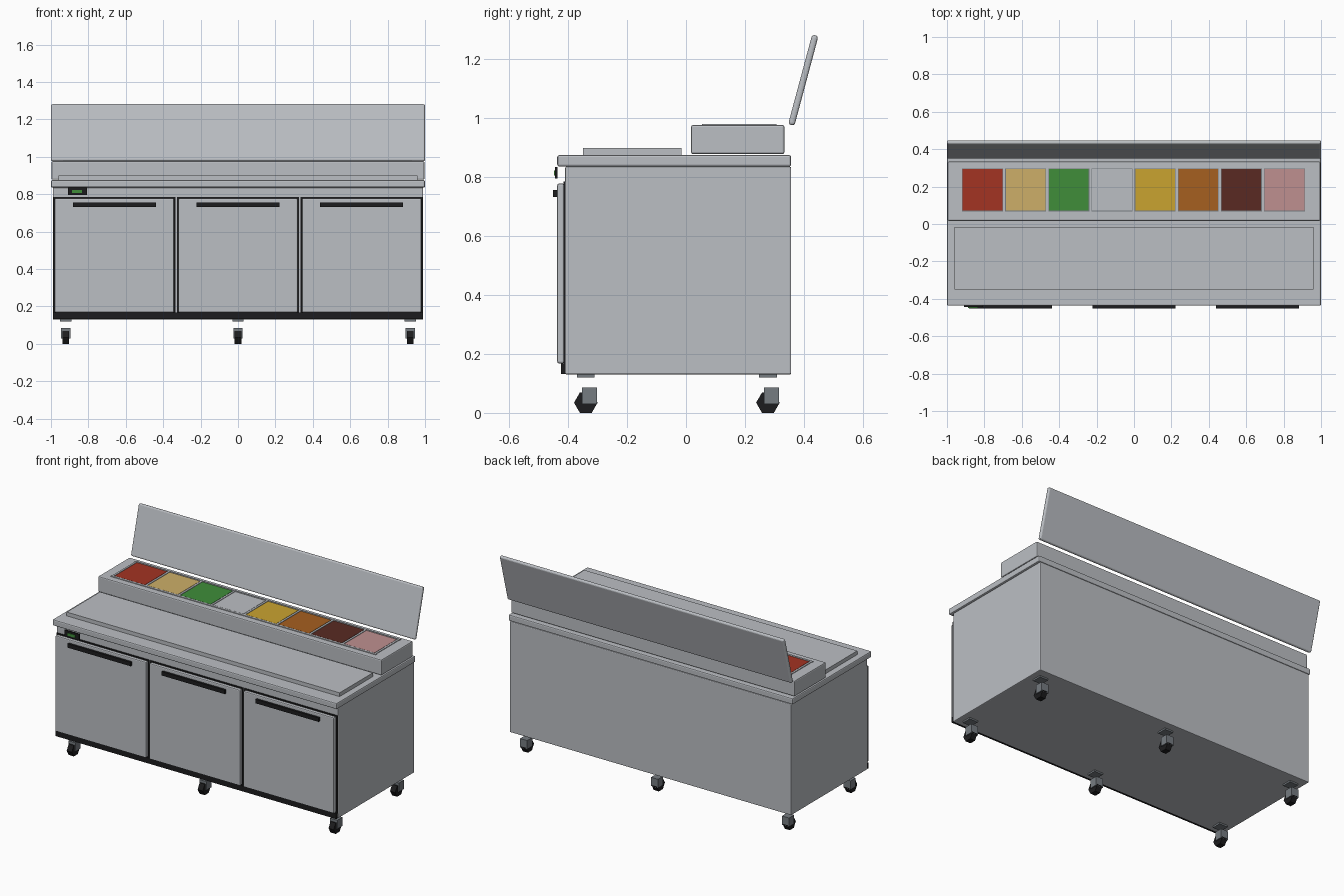
import bpy, bmesh, math
from mathutils import Matrix, Vector

if "Cube" in bpy.data.objects:
    bpy.data.objects.remove(bpy.data.objects["Cube"])


def material(name, r, g, b):
    m = bpy.data.materials.new(name)
    m.diffuse_color = (r, g, b, 1)
    m.use_nodes = True
    m.node_tree.nodes["Principled BSDF"].inputs["Base Color"].default_value = m.diffuse_color
    return m


steel = material("steel", 0.50, 0.52, 0.55)
black = material("black", 0.012, 0.012, 0.013)
grey = material("caster_grey", 0.18, 0.20, 0.22)
red = material("red", 0.37, 0.033, 0.016)
tan = material("tan", 0.61, 0.43, 0.14)
green = material("green", 0.05, 0.27, 0.042)
yellow = material("yellow", 0.59, 0.37, 0.03)
orange = material("orange", 0.38, 0.115, 0.014)
brown = material("brown", 0.10, 0.023, 0.016)
pink = material("pink", 0.52, 0.28, 0.28)


def finish(name, bm, mat):
    me = bpy.data.meshes.new(name)
    bm.to_mesh(me)
    bm.free()
    me.materials.append(mat)
    ob = bpy.data.objects.new(name, me)
    bpy.context.collection.objects.link(ob)
    return ob


def box(name, x, y, z, mat, bevel=0, segments=2):
    """Box from (min, max) ranges, with optional rounded edges."""
    lo, hi = Vector((x[0], y[0], z[0])), Vector((x[1], y[1], z[1]))
    bm = bmesh.new()
    bmesh.ops.create_cube(bm, size=1)
    bmesh.ops.scale(bm, vec=hi - lo, verts=bm.verts)
    ob = finish(name, bm, mat)
    ob.location = (lo + hi) / 2
    if bevel:
        mod = ob.modifiers.new("rounded_edges", 'BEVEL')
        mod.width = bevel
        mod.segments = segments
    return ob


# Cabinet, worktop and cutting board
box("cabinet_body", (-0.99, 0.99), (-0.41, 0.357), (0.13, 0.836), steel, 0.005)
box("worktop", (-1, 1), (-0.437, 0.357), (0.836, 0.875), steel, 0.007)
box("cutting_board", (-0.96, 0.96), (-0.35, -0.015), (0.873, 0.899), steel)

# Raised ingredient rail
box("ingredient_rail", (-0.997, 0.997), (0.017, 0.334), (0.878, 0.977), steel, 0.007)

# Open lid, leaning back
lid = box("lid", (-1, 1), (0.387, 0.409), (0.9715, 1.2865), steel, 0.009, 3)
lid.rotation_euler.x = math.radians(-15)

# Pan frame: two long bars and nine cross bars
for side, y in (("front", (0.055, 0.068)), ("back", (0.296, 0.307))):
    box("pan_frame_" + side, (-0.935, 0.93), y, (0.974, 0.981), steel)
pitch, first = 0.2307, -0.81
for i in range(9):
    c = first + (i - 0.5) * pitch
    box(f"pan_divider_{i + 1}", (c - 0.006, c + 0.006), (0.068, 0.296), (0.974, 0.981), steel)
box("pan_gasket", (-0.93, 0.925), (0.06, 0.302), (0.972, 0.978), grey)

# Ingredients in the pans
for i, mat in enumerate((red, tan, green, steel, yellow, orange, brown, pink)):
    c = first + i * pitch
    box(f"ingredient_{i + 1}", (c - 0.106, c + 0.106), (0.071, 0.293), (0.974, 0.980), mat)

# Doors with black gaskets and bar handles
for i, c in enumerate((-0.661, 0, 0.661)):
    box(f"door_gasket_{i + 1}", (c - 0.327, c + 0.327), (-0.415, -0.408), (0.162, 0.785), black)
    box(f"door_{i + 1}", (c - 0.319, c + 0.319), (-0.437, -0.413), (0.168, 0.778), steel, 0.006)
    box(f"door_handle_{i + 1}", (c - 0.222, c + 0.222), (-0.451, -0.436), (0.732, 0.757), black)

# Kick strip along the bottom front
box("kick_strip", (-0.988, 0.988), (-0.424, -0.409), (0.132, 0.167), black)

# Temperature display
box("display_panel", (-0.91, -0.807), (-0.445, -0.436), (0.795, 0.835), black)
box("display_screen", (-0.887, -0.833), (-0.448, -0.444), (0.806, 0.823), green)

# Six casters: plate, fork and hexagonal wheel
for row, y in (("front", -0.34), ("back", 0.278)):
    for i, x in enumerate((-0.921, 0, 0.921)):
        tag = f"{row}_{i + 1}"
        box("caster_plate_" + tag, (x - 0.03, x + 0.03), (y - 0.03, y + 0.03), (0.12, 0.132), grey)
        box("caster_fork_" + tag, (x - 0.025, x + 0.025), (y - 0.013, y + 0.038), (0.03, 0.086), grey)
        bm = bmesh.new()
        bmesh.ops.create_cone(bm, cap_ends=True, segments=6, radius1=0.04, radius2=0.04, depth=0.036)
        # axis along x, a corner pointing forward, flat underneath
        bmesh.ops.rotate(bm, verts=bm.verts, matrix=Matrix.Rotation(math.pi / 2, 3, 'Y'))
        wheel = finish("caster_wheel_" + tag, bm, black)
        wheel.location = (x, y, 0.0347)
